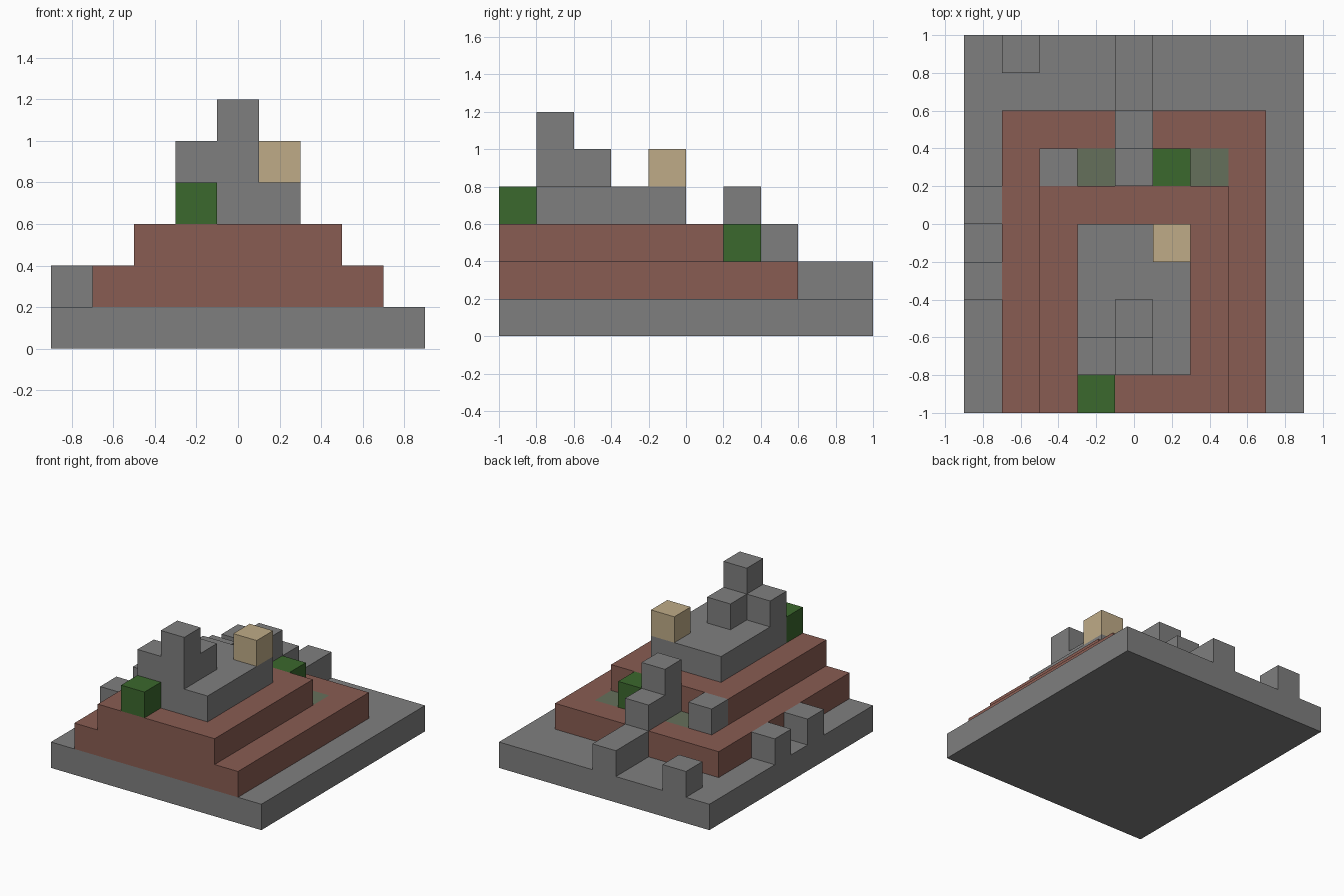
import bpy
import bmesh
from mathutils import Vector

cube = bpy.data.objects.get("Cube")
if cube:
    bpy.data.objects.remove(cube, do_unlink=True)

U = 0.2  # edge length of one block


def material(name, r, g, b):
    m = bpy.data.materials.new(name)
    m.use_nodes = True
    m.diffuse_color = (r, g, b, 1)
    m.node_tree.nodes["Principled BSDF"].inputs["Base Color"].default_value = (r, g, b, 1)
    return m


stone = material("grey stone", 0.212, 0.212, 0.212)
brick = material("red brick", 0.25, 0.107, 0.084)
leaf = material("leaf green", 0.044, 0.138, 0.026)
sand = material("sand", 0.52, 0.407, 0.242)
moss = material("mossy stone", 0.13, 0.162, 0.105)


def block(name, mat, x, y, z, w=1, d=1, h=1):
    """Box whose lower corner is x, y, z; sizes are counted in blocks."""
    bm = bmesh.new()
    bmesh.ops.create_cube(bm, size=1)
    size = Vector((w, d, h)) * U
    bmesh.ops.scale(bm, vec=size, verts=bm.verts)
    bmesh.ops.translate(bm, vec=Vector((x, y, z)) + size / 2, verts=bm.verts)
    mesh = bpy.data.meshes.new(name)
    bm.to_mesh(mesh)
    bm.free()
    mesh.materials.append(mat)
    ob = bpy.data.objects.new(name, mesh)
    bpy.context.collection.objects.link(ob)
    return ob


# Stepped platform
block("base_slab", stone, -0.9, -1, 0, 9, 10)
lower = block("lower_tier", brick, -0.7, -1, 0.2, 7, 8)
block("middle_tier", brick, -0.5, -1, 0.4, 5, 6)
block("upper_tier", stone, -0.3, -0.8, 0.6, 3, 4)

# Mossy patches cut into the top of the lower tier
bm = bmesh.new()
bm.from_mesh(lower.data)
cuts = [((x, 0, 0), (1, 0, 0)) for x in (-0.3, -0.1, 0.3, 0.5)]
cuts += [((0, y, 0), (0, 1, 0)) for y in (0.2, 0.4)]
for co, no in cuts:
    bmesh.ops.bisect_plane(bm, geom=bm.verts[:] + bm.edges[:] + bm.faces[:],
                           plane_co=co, plane_no=no)
lower.data.materials.append(moss)
bm.normal_update()
for f in bm.faces:
    c = f.calc_center_median()
    in_patch = -0.3 < c.x < -0.1 or 0.3 < c.x < 0.5
    f.material_index = int(f.normal.z > 0.5 and 0.2 < c.y < 0.4 and in_patch)
bm.to_mesh(lower.data)
bm.free()

# Tower on the upper tier
block("tower", stone, -0.1, -0.8, 0.8, h=2)
block("tower_side_block", stone, -0.3, -0.8, 0.8)
block("tower_back_block", stone, -0.1, -0.6, 0.8)
block("sand_block", sand, 0.1, -0.2, 0.8)

# Staircase at the back
block("stair_landing", stone, -0.1, 0.6, 0.2, d=2)
block("stair_middle", stone, -0.1, 0.4, 0.4)
block("stair_top", stone, -0.1, 0.2, 0.4, h=2)

# Loose blocks and bushes
block("tier_rubble", stone, -0.5, 0.2, 0.4)
block("back_rubble", stone, -0.7, 0.8, 0.2)
for i, y in enumerate((0, -0.4)):
    block(f"side_rubble_{i + 1}", stone, -0.9, y, 0.2)
block("front_bush", leaf, -0.3, -1, 0.6)
block("back_bush", leaf, 0.1, 0.2, 0.4)
